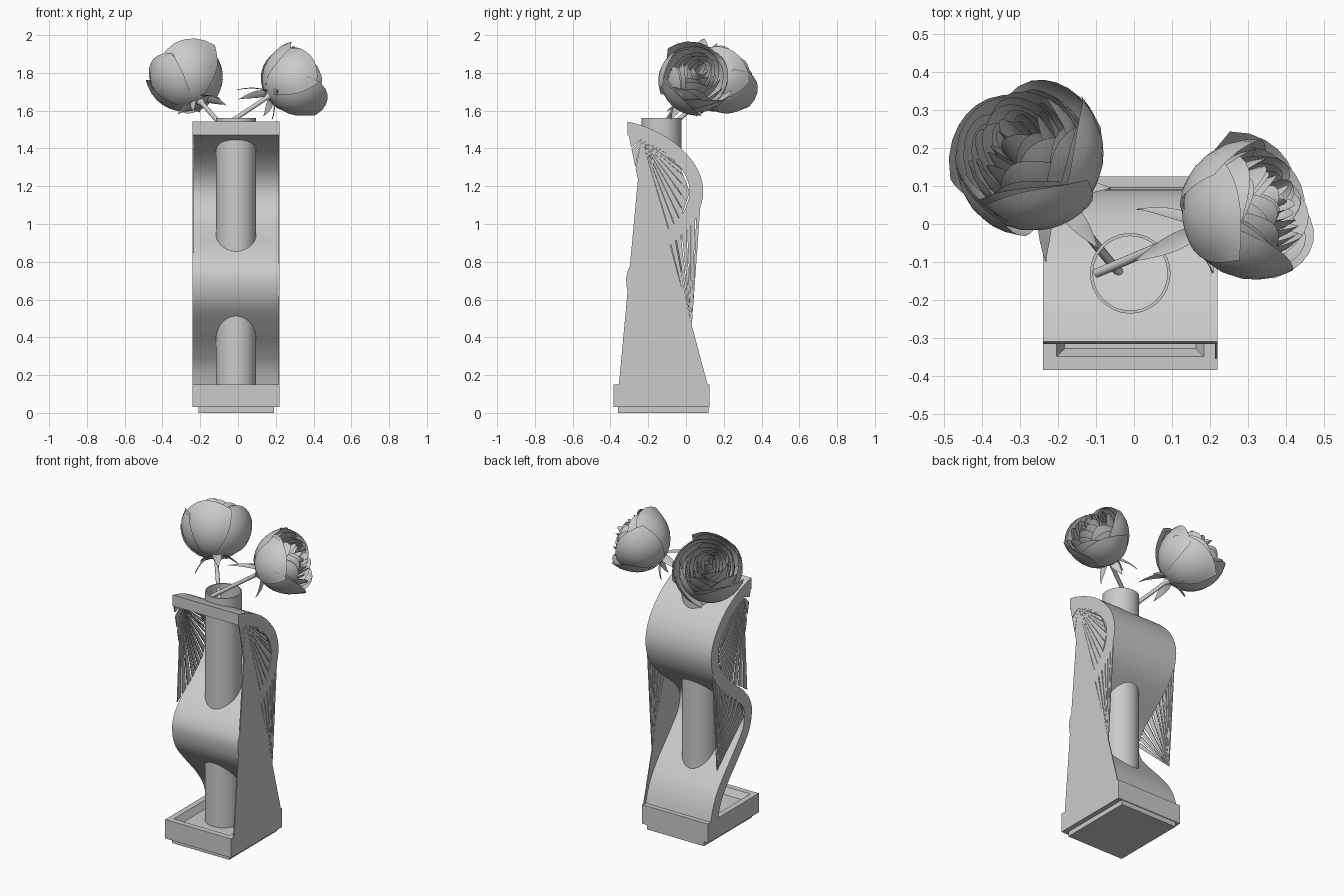
import bpy, bmesh, math, random
from mathutils import Vector

random.seed(4)
cube = bpy.data.objects.get("Cube")
if cube:
    bpy.data.objects.remove(cube, do_unlink=True)

grey = bpy.data.materials.new("plain grey")
grey.use_nodes = True
GREY = (0.6, 0.6, 0.6, 1)
grey.diffuse_color = GREY
grey.node_tree.nodes["Principled BSDF"].inputs["Base Color"].default_value = GREY

X0, X1, CX, TY = -0.24, 0.22, -0.01, -0.13


def finish(name, bm, smooth=None, recalc=True):
    if recalc:
        bmesh.ops.recalc_face_normals(bm, faces=bm.faces)
    mesh = bpy.data.meshes.new(name)
    bm.to_mesh(mesh)
    bm.free()
    obj = bpy.data.objects.new(name, mesh)
    bpy.context.collection.objects.link(obj)
    mesh.materials.append(grey)
    if smooth:
        bpy.ops.object.select_all(action='DESELECT')
        obj.select_set(True)
        bpy.context.view_layer.objects.active = obj
        bpy.ops.object.shade_smooth_by_angle(angle=math.radians(smooth))
    return obj


def box(bm, x0, x1, y0, y1, z0, z1):
    res = bmesh.ops.create_cube(bm, size=1)
    for v in res["verts"]:
        v.co = ((x0 + x1) / 2 + v.co.x * (x1 - x0),
                (y0 + y1) / 2 + v.co.y * (y1 - y0),
                (z0 + z1) / 2 + v.co.z * (z1 - z0))
    return res["verts"]


def grid_faces(bm, rows, closed=False):
    for a, b in zip(rows, rows[1:]):
        n = len(a)
        for j in range(n if closed else n - 1):
            k = (j + 1) % n
            bm.faces.new((a[j], a[k], b[k], b[j]))


def spline(points, steps):
    """Smooth path through the points."""
    p = [Vector(q) for q in points]
    p = [2 * p[0] - p[1]] + p + [2 * p[-1] - p[-2]]
    out = []
    for a, b, c, d in zip(p, p[1:], p[2:], p[3:]):
        for i in range(steps):
            t = i / steps
            out.append(0.5 * (2 * b + (c - a) * t + (2 * a - 5 * b + 4 * c - d) * t * t
                              + (3 * b - a - 3 * c + d) * t ** 3))
    return out + [p[-2]]


# Tray base with a recessed top, and the foot under it
bm = bmesh.new()
box(bm, X0, X1, -0.385, 0.125, 0.03, 0.15)
top = max(bm.faces, key=lambda f: f.calc_center_median().z)
bmesh.ops.inset_region(bm, faces=[top], thickness=0.05)
bmesh.ops.inset_region(bm, faces=[top], thickness=0.03, depth=-0.04)
finish("tray_base", bm)
bm = bmesh.new()
box(bm, X0 + 0.03, X1 - 0.03, -0.36, 0.12, 0, 0.03)
finish("foot", bm)

# Wavy ribbon
path = spline([(-0.31, 1.507), (-0.2, 1.47), (-0.08, 1.4), (0.02, 1.29), (0.055, 1.17),
               (0.015, 1.04), (-0.09, 0.93), (-0.2, 0.84), (-0.265, 0.76), (-0.28, 0.69),
               (-0.25, 0.59), (-0.15, 0.47), (-0.05, 0.36), (0.03, 0.24), (0.085, 0.05)], 5)
bm = bmesh.new()
rows = []
for i, p in enumerate(path):
    t = (path[min(i + 1, len(path) - 1)] - path[max(i - 1, 0)]).normalized()
    n = Vector((-t.y, t.x)) * 0.036
    if i == 0:
        n = Vector((0, 0.035))
    if p.y < 0.07:
        n *= 0.9
    rows.append([bm.verts.new((x, p.x + s * n.x, p.y + s * n.y))
                 for x, s in ((X0, 1), (X1, 1), (X1, -1), (X0, -1))])
grid_faces(bm, rows, closed=True)
bm.faces.new(rows[0])
bm.faces.new(rows[-1])
finish("wavy_ribbon", bm, 35)

# Hollow tube
bm = bmesh.new()
rows = [[bm.verts.new((CX + r * math.cos(a), TY + r * math.sin(a), z))
         for a in (2 * math.pi * i / 48 for i in range(48))]
        for r, z in ((0.106, 0.1), (0.106, 1.56), (0.098, 1.56), (0.098, 1.3))]
grid_faces(bm, rows, closed=True)
bm.faces.new(rows[0])
bm.faces.new(rows[-1])
finish("tube", bm, 35)


# Thin side webs made of slim triangles fanning out from one corner
def fan(bm, x, apex, edge, strips, gap):
    pts = [Vector(e) for e in edge]
    for a, b in zip(pts, pts[1:]):
        for i in range(strips):
            p, q = a.lerp(b, i / strips), a.lerp(b, (i + 1 - gap) / strips)
            tri = [Vector(apex), p, q]
            ends = [[bm.verts.new((x + d, v.x, v.y)) for v in tri] for d in (-0.003, 0.003)]
            grid_faces(bm, ends, closed=True)
            for e in ends:
                bm.faces.new(e)


upper = [(-0.31, 1.5), (-0.245, 1.19), (-0.27, 0.85), (-0.12, 0.95), (-0.03, 1.02),
         (0.02, 1.17), (-0.03, 1.3), (-0.12, 1.4)]
back = [(0.075, 1.08), (0.0, 0.99), (-0.09, 0.9), (-0.2, 0.79), (-0.24, 0.68)]
for name, x, gap in (("left_web", X1 - 0.003, 0.08), ("right_web", X0 + 0.003, 0.3)):
    bm = bmesh.new()
    fan(bm, x, (-0.235, 1.45), upper, 3, gap)
    fan(bm, x, (0.03, 0.45), back, 3, max(gap, 0.2))
    if x > 0:
        fan(bm, x, (-0.235, 1.45), [(-0.355, 0.15), (0.12, 0.13)], 1, 0)
    finish(name, bm)


# Rose blooms: rings of cupped petals around an axis
def add_petal(bm, place, angle, radius, tall, width, reach, flare):
    rows = []
    for i in range(9):
        v = i / 8
        row = []
        for j in range(9):
            u = j / 4 - 1
            t = 0.04 + reach * v * (1 - 0.2 * u * u * v)
            a = angle + u * width * (0.55 + 0.45 * math.sin(math.pi * min(v, 0.6) / 1.2))
            r = radius * math.sin(math.pi * t) * (1 + 0.07 * u) + flare * v ** 4
            z = tall * (1 - math.cos(math.pi * t)) - flare * 0.5 * v ** 4
            row.append(bm.verts.new(place(r * math.cos(a), r * math.sin(a), z)))
        rows.append(row)
    grid_faces(bm, rows)


def rose(side, base, axis, size, stem_start):
    base = Vector(base)
    turn = Vector(axis).to_track_quat('Z', 'Y')

    def place(x, y, z):
        return base + turn @ (Vector((x, y, z)) * size)

    bm = bmesh.new()
    for k, count in enumerate((5, 5, 6, 6, 5, 5, 4, 3, 3)):
        for i in range(count):
            angle = 2 * math.pi * (i + random.uniform(-0.1, 0.1)) / count + k * 1.1
            add_petal(bm, place, angle, 1 - 0.112 * k, 1 + 0.02 * k + random.uniform(-0.04, 0.04),
                      4.2 / count, 0.62 + random.uniform(-0.03, 0.03),
                      random.uniform(0, 0.16) if k < 3 else 0.03)
    finish(side + "_rose_petals", bm, 60, recalc=False)

    # Drooping pointed sepals under the bloom
    bm = bmesh.new()
    for i in range(5):
        a = 2 * math.pi * i / 5 + 0.4
        droop = random.uniform(-0.2, 0.9)
        rows = []
        for s in range(8):
            v = s / 7
            r, z = 0.08 + 0.7 * v - 0.1 * v * v, 0.06 - droop * v ** 1.5
            w = 0.13 * math.sin(math.pi * (0.15 + 0.84 * v))
            rows.append([bm.verts.new(place(r * math.cos(a) - c * w * math.sin(a),
                                            r * math.sin(a) + c * w * math.cos(a),
                                            z + 0.04 * abs(c))) for c in (-1, 0, 1)])
        grid_faces(bm, rows)
    finish(side + "_rose_sepals", bm, 60, recalc=False)

    # Stem
    start = Vector(stem_start)
    span = base + turn @ Vector((0, 0, 0.02)) - start
    spin = span.to_track_quat('Z', 'Y')
    bm = bmesh.new()
    rows = [[bm.verts.new(start + span * t + spin @ Vector((r * math.cos(a), r * math.sin(a), 0)))
             for a in (math.pi * i / 6 for i in range(12))]
            for t, r in ((0, 0.012), (0.9, 0.012), (1, 0.03))]
    grid_faces(bm, rows, closed=True)
    bm.faces.new(rows[0])
    bm.faces.new(rows[-1])
    finish(side + "_rose_stem", bm, 50)


rose("right", (-0.2, 0.065, 1.645), (-0.4, 0.56, 0.72), 0.195, (0.02, -0.2, 1.4))
rose("left", (0.16, -0.02, 1.675), (0.8, 0.33, 0.5), 0.18, (-0.1, -0.13, 1.5))
